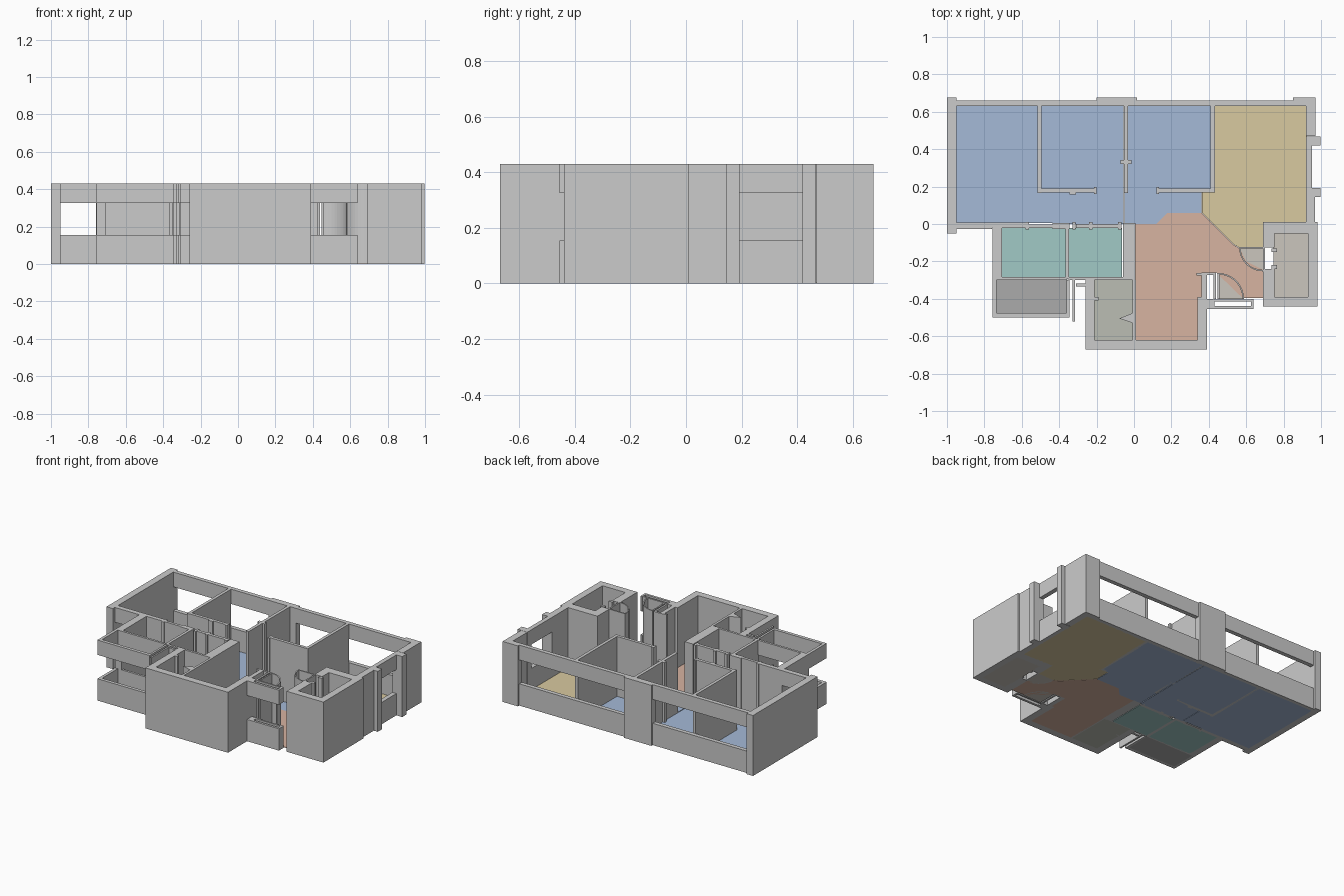
import bpy, bmesh, math

if "Cube" in bpy.data.objects:
    bpy.data.objects.remove(bpy.data.objects["Cube"])

H, SILL, HEAD = 0.43, 0.155, 0.325   # wall top, window sill, window head


def prism(name, pts, z0, z1, mat=None):
    """Extrude a plan outline between two heights."""
    bm = bmesh.new()
    face = bm.faces.new([bm.verts.new((x, y, z0)) for x, y in pts])
    ext = bmesh.ops.extrude_face_region(bm, geom=[face])
    for v in ext["geom"]:
        if isinstance(v, bmesh.types.BMVert):
            v.co.z = z1
    bmesh.ops.recalc_face_normals(bm, faces=bm.faces)
    me = bpy.data.meshes.new(name)
    bm.to_mesh(me)
    bm.free()
    ob = bpy.data.objects.new(name, me)
    bpy.context.collection.objects.link(ob)
    if mat:
        me.materials.append(mat)
    return ob


def rect(x0, x1, y0, y1):
    return [(x0, y0), (x1, y0), (x1, y1), (x0, y1)]


def wall(name, x0, x1, y0, y1):
    prism(name, rect(x0, x1, y0, y1), 0, H)


def window(name, x0, x1, y0, y1):
    prism(name + "_sill", rect(x0, x1, y0, y1), 0, SILL)
    prism(name + "_lintel", rect(x0, x1, y0, y1), HEAD, H)


def arc(cx, cy, r, a0, a1, n=12):
    angles = [math.radians(a0 + (a1 - a0) * i / n) for i in range(n + 1)]
    return [(cx + r * math.cos(a), cy + r * math.sin(a)) for a in angles]


def colour(name, r, g, b):
    m = bpy.data.materials.new(name)
    m.diffuse_color = [(c / 255) ** 2.2 for c in (r, g, b)] + [1]
    m.use_nodes = True
    m.node_tree.nodes["Principled BSDF"].inputs["Base Color"].default_value = m.diffuse_color
    return m


def floor(name, pts, mat):
    prism(name, pts, 0, 0.004, mat)


blue = colour("blue", 163, 184, 214)
yellow = colour("yellow", 216, 200, 158)
orange = colour("orange", 214, 178, 160)
teal = colour("teal", 160, 200, 197)
dark = colour("dark_grey", 170, 170, 170)
sage = colour("sage_grey", 185, 188, 178)
beige = colour("beige_grey", 202, 197, 188)

# Room floors
floor("bedroom_west_floor", [(-.955, .005), (-.405, .005), (-.405, .17), (-.51, .17),
                             (-.51, .635), (-.955, .635)], blue)
floor("bedroom_middle_floor", [(-.403, .0), (-.055, .0), (-.055, .635), (-.5, .635),
                               (-.5, .18), (-.403, .18)], blue)
floor("bedroom_east_floor", [(-.05, .0), (.12, .0), (.18, .06), (.36, .06), (.36, .175),
                             (.415, .175), (.415, .635), (-.05, .635)], blue)
floor("living_floor", [(.363, .06), (.535, -.11), (.57, -.13), (.69, -.13), (.69, .005),
                       (.925, .005), (.925, .635), (.42, .635), (.42, .17), (.363, .17)], yellow)
floor("hall_floor", [(.005, -.625), (.345, -.625), (.345, -.39), (.36, -.39), (.36, -.26),
                     (.44, -.26), (.58, -.395), (.69, -.395), (.69, -.245), (.6, -.2),
                     (.567, -.132), (.53, -.11), (.36, .06), (.18, .06), (.12, 0), (.005, 0)], orange)
floor("kitchen_floor", rect(-.71, -.365, -.29, -.018), teal)
floor("bath_floor", rect(-.348, -.065, -.29, -.022), teal)
floor("balcony_floor", rect(-.738, -.355, -.478, -.298), dark)
floor("store_floor", rect(-.215, -.003, -.62, -.295), sage)
floor("lobby_floor", rect(.745, .935, -.395, -.045), beige)

# North facade
wall("northwest_wall", -1, -.95, -.05, .675)
window("north_west_window", -.95, -.2, .63, .66)
wall("north_pier", -.2, .015, .63, .675)
window("north_east_window", .015, .85, .63, .66)
wall("northeast_corner", .85, .97, .63, .675)

# East facade
wall("east_wall_north", .92, .97, .47, .63)
wall("east_wall_south", .92, .967, .01, .145)
window("east_window", .92, .952, .19, .42)
for i, y in enumerate((.145, .42)):
    wall(f"east_pier_{i}", .92, .998, y, y + .048)

# Southeast lobby walls
wall("lobby_north_wall", .69, .98, -.05, .01)
wall("lobby_east_wall", .93, .98, -.44, -.005)
wall("lobby_south_wall", .69, .98, -.44, -.39)
wall("lobby_west_wall_a", .69, .75, -.125, -.05)
wall("lobby_west_wall_b", .69, .75, -.39, -.24)
wall("lobby_door_face", .69, .70, -.24, -.125)
for i, y in enumerate((-.15, -.24)):
    wall(f"lobby_door_jamb_{i}", .735, .765, y, y + .02)

# Hall and store outer walls
wall("south_wall", -.26, .39, -.67, -.62)
wall("store_west_wall", -.26, -.21, -.67, -.30)
wall("hall_east_wall", .34, .39, -.67, -.39)
wall("hall_east_return", .36, .39, -.39, -.26)
wall("hall_wall_stub", .335, .36, -.275, -.262)
wall("store_east_wall", -.007, .01, -.62, -.30)
wall("bath_east_wall", -.06, .008, -.30, .005)
prism("store_door_wedge", [(-.08, -.505), (-.005, -.53), (-.005, -.475)], 0, H)
wall("store_jamb", -.21, -.19, -.41, -.39)

# Entry window box with the swinging door beside it
window("entry_window_outer", .39, .64, -.455, -.438)
window("entry_window_inner", .43, .63, -.415, -.403)
window("entry_window_side_a", .39, .43, -.438, -.40)
window("entry_window_side_b", .625, .64, -.438, -.40)
wall("entry_post", .425, .438, -.40, -.26)
wall("entry_post_cap", .385, .438, -.272, -.258)


def swing_door(name, cx, cy, r, a0, a1):
    outer = arc(cx, cy, r, a0, a1)
    prism(name + "_curve", outer + arc(cx, cy, r - .008, a1, a0), 0, H)
    floor(name + "_floor", [(cx, cy)] + arc(cx, cy, r - .004, a0, a1), beige)


swing_door("entry_door", .45, -.40, .138, 0, 90)
swing_door("lobby_door", .69, -.125, .128, 180, 270)
wall("entry_door_leaf", .446, .456, -.40, -.262)
wall("lobby_door_leaf", .565, .69, -.131, -.122)

# Walls along the south of the bedrooms
window("bedroom_south_window", -.95, -.76, -.028, .008)
wall("kitchen_north_wall", -.76, -.575, -.022, .008)
wall("kitchen_north_wall_east", -.58, -.43, -.022, -.002)
wall("kitchen_door_pier", -.435, -.345, -.028, .006)
wall("bath_north_wall", -.31, -.07, -.022, .0)
for i, x in enumerate((-.58, -.33, -.24, -.085)):
    wall(f"door_jamb_{i}", x, x + .018, -.03, .012)

# Kitchen, bath and balcony
wall("kitchen_west_wall", -.757, -.705, -.30, -.008)
wall("kitchen_east_wall", -.367, -.347, -.295, -.01)
window("kitchen_south_window", -.705, -.36, -.30, -.284)
wall("bath_south_wall", -.23, -.06, -.30, -.284)
window("bath_window", -.35, -.23, -.30, -.284)
window("bath_window_outer", -.31, -.23, -.333, -.317)
window("balcony_front", -.757, -.345, -.50, -.476)
window("balcony_west", -.757, -.736, -.476, -.30)
window("balcony_east", -.36, -.345, -.476, -.30)
window("balcony_fin", -.328, -.316, -.52, -.30)

# Bedroom partitions
wall("partition_west", -.517, -.495, .165, .63)
wall("partition_middle", -.053, -.031, .165, .63)
wall("partition_nib", -.072, -.014, .32, .342)
wall("partition_east", .41, .432, .17, .63)
wall("bedroom_middle_south_wall", -.495, -.205, .168, .19)
wall("bedroom_middle_nib", -.345, -.31, .158, .19)
wall("bedroom_middle_jamb", -.215, -.2, .16, .198)
wall("bedroom_east_south_wall", .125, .432, .168, .19)
wall("bedroom_east_jamb", .12, .134, .16, .198)
